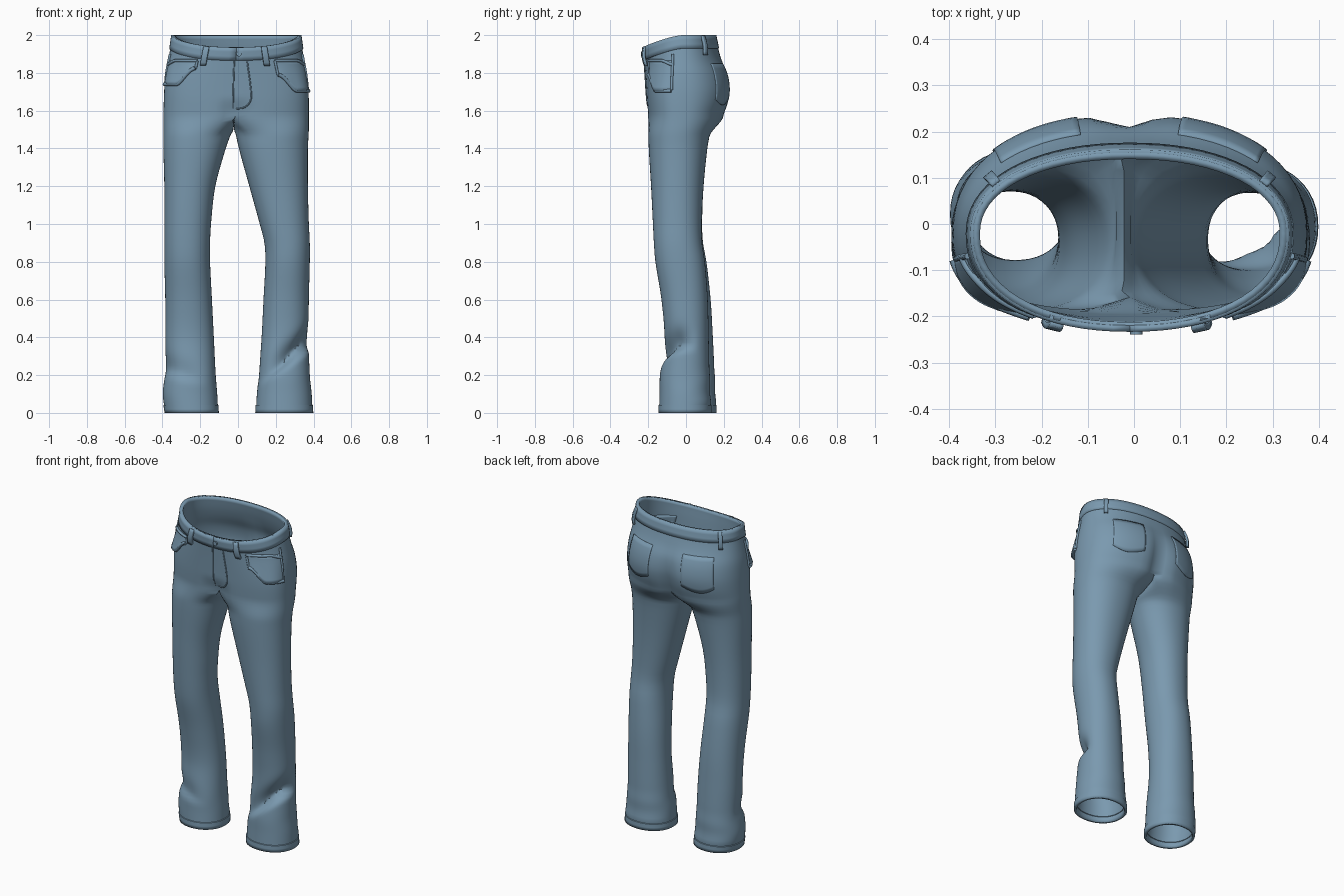
import bpy, math
from mathutils import Vector

if "Cube" in bpy.data.objects:
    bpy.data.objects.remove(bpy.data.objects["Cube"])

denim = bpy.data.materials.new("denim blue")
denim.diffuse_color = (0.195, 0.32, 0.43, 1)
denim.use_nodes = True
denim.node_tree.nodes["Principled BSDF"].inputs["Base Color"].default_value = denim.diffuse_color

# z, x min, x max, y min, y max
HIPS = [(1.58, -.395, .375, -.203, .205), (1.65, -.393, .375, -.208, .228), (1.72, -.390, .372, -.212, .236),
        (1.80, -.383, .363, -.217, .222), (1.87, -.370, .350, -.222, .190), (1.93, -.358, .340, -.227, .170),
        (2.00, -.348, .330, -.227, .155)]
# z, left outer, left inner, right inner, right outer, y min, y max
LEGS = [(0, -.385, -.105, .095, .395, -.143, .132), (.10, -.398, -.110, .10, .390, -.140, .130),
        (.20, -.388, -.118, .11, .380, -.138, .125), (.40, -.385, -.128, .125, .374, -.115, .120),
        (.60, -.385, -.138, .135, .375, -.130, .115), (.80, -.390, -.148, .145, .380, -.162, .100),
        (.90, -.390, -.148, .140, .380, -.170, .085), (1.0, -.390, -.143, .115, .375, -.175, .083),
        (1.2, -.390, -.120, .060, .370, -.185, .093), (1.4, -.395, -.065, .005, .370, -.197, .113),
        (1.5, -.395, -.032, -.015, .375, -.200, .130), (1.58, -.395, -.028, -.018, .375, -.203, .140)]
SPLIT, N, INNER = 1.58, 64, 15


def sample(keys, z):
    """Smooth interpolation through a key table."""
    z = min(max(z, keys[0][0]), keys[-1][0])
    i = max(k for k in range(len(keys) - 1) if keys[k][0] <= z)
    a, b = keys[i], keys[i + 1]
    p, q = keys[max(i - 1, 0)], keys[min(i + 2, len(keys) - 1)]
    h = b[0] - a[0]
    t = (z - a[0]) / h
    out = []
    for c in range(1, len(a)):
        ma = (b[c] - p[c]) / (b[0] - p[0]) * h
        mb = (q[c] - a[c]) / (q[0] - a[0]) * h
        out.append((2*t**3 - 3*t*t + 1) * a[c] + (t**3 - 2*t*t + t) * ma
                   + (3*t*t - 2*t**3) * b[c] + (t**3 - t*t) * mb)
    return out


def power(v, e):
    return math.copysign(abs(v) ** e, v)


def smooth(t):
    t = min(max(t, 0), 1)
    return t * t * (3 - 2 * t)


def hip(a, z):
    """Point on the hips; angle a runs from the front centre towards +x."""
    x0, x1, y0, y1 = sample(HIPS, z)
    n = 2.15 + (0.45 if math.cos(a) > 0 else 0.1) * smooth((1.95 - z) / .3)
    cy = -.02
    x = (x0 + x1) / 2 + (x1 - x0) / 2 * power(math.sin(a), 2 / n)
    c = power(-math.cos(a), 2 / n)
    y = cy + c * ((y1 - cy) if c > 0 else (cy - y0))
    cleft = math.exp(-((x + .015) / .05) ** 2)
    if c > 0:
        y -= cleft * .04 * smooth((1.92 - z) / .3)
    else:
        y += cleft * .03 * smooth((1.68 - z) / .1)
    return Vector((x, y, z))


def surf(a, z, off):
    t = hip(a + .02, z) - hip(a - .02, z)
    return hip(a, z) + Vector((t.y, -t.x, 0)).normalized() * off


def ztop(a):
    return 2 - .065 * max(0, math.cos(a)) ** 1.3


def finish(ob, thickness=0):
    ob.data.materials.append(denim)
    if thickness:
        m = ob.modifiers.new("cloth", 'SOLIDIFY')
        m.thickness, m.offset = thickness, -1
    bpy.ops.object.select_all(action='DESELECT')
    ob.select_set(True)
    bpy.context.view_layer.objects.active = ob
    bpy.ops.object.shade_smooth_by_angle(angle=math.radians(50))


def make(name, verts, faces, thickness):
    me = bpy.data.meshes.new(name)
    me.from_pydata([tuple(v) for v in verts], [], faces)
    ob = bpy.data.objects.new(name, me)
    bpy.context.collection.objects.link(ob)
    finish(ob, thickness)


def patch(name, a0, a1, lo, hi, off, thickness, na=16, nz=8):
    """Cloth plate laid on the hips; angles in degrees, lo and hi give z from s in 0..1."""
    verts, faces = [], []
    for i in range(na + 1):
        s = i / na
        a = math.radians(a0 + (a1 - a0) * s)
        for j in range(nz + 1):
            verts.append(surf(a, lo(s, a) + (hi(s, a) - lo(s, a)) * j / nz, off(s, j / nz)))
    for i in range(na):
        for j in range(nz):
            k = i * (nz + 1) + j
            faces.append((k, k + nz + 1, k + nz + 2, k + 1))
    make(name, verts, faces, thickness)


def seam(name, path, r, off=0.0):
    """Round seam along (degrees, z) points on the hips."""
    cu = bpy.data.curves.new(name, 'CURVE')
    cu.dimensions, cu.bevel_depth, cu.bevel_resolution, cu.use_fill_caps = '3D', r, 2, True
    sp = cu.splines.new('POLY')
    sp.points.add(len(path) - 1)
    for p, (d, z) in zip(sp.points, path):
        p.co = (*surf(math.radians(d), z, off), 1)
    cu.materials.append(denim)
    bpy.context.collection.objects.link(bpy.data.objects.new(name, cu))


def leg_point(side, j, z):
    lo, li, ri, ro, y0, y1 = sample(LEGS, z)
    x0, x1 = (ri, ro) if side > 0 else (lo, li)
    shift = .027 * smooth((1.2 - z) / 1.1) if side < 0 else 0
    ang = math.radians((240 if side > 0 else 60) + 7.5 * j)
    cx, cy = (x0 + x1) / 2, (y0 + y1) / 2 + shift
    e = 2 / 2.15
    grow = 1 + .025 * (z < .042)
    dx = (x1 - x0) / 2 * power(math.cos(ang), e) * grow
    dy = (y1 - y0) / 2 * power(math.sin(ang), e) * grow
    x, front = cx + dx, smooth(.5 - math.sin(ang))
    # shin folds
    if side > 0:
        d = z - (.16 + .7 * (x - .13)) - .03
        w = smooth((x - .08) / .2) * front
        k = 1 - .42 * w * math.exp(-(d / (.025 if d < 0 else .075)) ** 2)
    else:
        d = z - (.20 - .25 * (x + .25))
        w = smooth((-.14 - x) / .15) * front
        k = 1 - .13 * w * math.exp(-(d / (.03 if d < 0 else .07)) ** 2)
    k += .02 * math.sin(z * 42) * smooth((.3 - z) / .2) * smooth(math.sin(ang)) * (z > .05)
    return Vector((cx + dx * k, cy + dy * k, z))


# Trouser shell: hips, crotch bridge and two legs in one cloth surface
verts, faces = [], []
ROWS = 22
for r in range(ROWS + 1):
    for i in range(N):
        a = math.tau * i / N
        verts.append(hip(a, SPLIT + (ztop(a) - SPLIT) * r / ROWS))
for r in range(ROWS):
    for i in range(N):
        k, m = r * N + i, r * N + (i + 1) % N
        faces.append((k, m, m + N, k + N))
front, back = verts[0], verts[N // 2]
bridge = []
for i in range(1, INNER + 1):
    s = i / (INNER + 1)
    p = front.lerp(back, s)
    p.x, p.z = -.022, SPLIT - .05 * math.sin(math.pi * s) ** .7
    bridge.append(len(verts))
    verts.append(p)

levels = [1.56 - .02 * i for i in range(8)] + [1.40 - .04 * i for i in range(22)]
levels += [.53 - .0175 * i for i in range(28)] + [.043, .041, .02, 0]
for side in (1, -1):
    if side > 0:
        loop = list(range(0, N // 2 + 1)) + bridge[::-1]
    else:
        loop = list(range(N // 2, N)) + [0] + bridge
    top = [verts[k].copy() for k in loop]
    n = len(loop)
    for z in levels:
        w = smooth((SPLIT - z) / .12)
        row = list(range(len(verts), len(verts) + n))
        for j in range(n):
            p = leg_point(side, j, z)
            q = top[j] + Vector((0, 0, z - SPLIT))
            verts.append(q.lerp(p, w))
        for j in range(n):
            m = (j + 1) % n
            faces.append((row[j], row[m], loop[m], loop[j]))
        loop = row
make("trouser_shell", verts, faces, .015)

# Waistband
patch("waistband", 0, 360, lambda s, a: ztop(a) - .07, lambda s, a: ztop(a), lambda s, t: .006, .014, 72, 3)

# Belt loops
for name, d in (("front_left", -25), ("front_right", 23), ("back_left", -124), ("back_right", 124)):
    top = ztop(math.radians(d))
    patch("belt_loop_" + name, d - 2.6, d + 2.6, lambda s, a: top - .105, lambda s, a: top - .003,
          lambda s, t: .014 + .010 * math.sin(math.pi * t), .014, 4, 6)

# Front pockets: bulging pouch with thick scooped rims
for side, name, lift in ((1, "right", 0), (-1, "left", .035)):
    def bottom(d):
        return 1.705 + lift + .085 * (1 - smooth((d - 32) / 20))
    def low(s, a):
        return bottom(abs(math.degrees(a)))
    a0, a1 = (32, 78) if side > 0 else (-78, -32)
    patch("front_pocket_" + name, a0, a1, low, lambda s, a: 1.865,
          lambda s, t: .002 + .02 * (1 - t) ** 1.5 * math.sin(math.pi * (.1 + .8 * s)), .02)
    seam("pocket_lower_rim_" + name, [(side * d, bottom(d)) for d in range(32, 79, 2)], .010, .008)
    seam("pocket_mouth_rim_" + name, [(side * d, 1.865 - .02 * smooth((d - 60) / 18)) for d in range(32, 79, 2)], .008, .004)
    seam("pocket_inner_edge_" + name, [(side * 32, 1.79 + lift + (.075 - lift) * i / 6) for i in range(7)], .007, .003)
    seam("pocket_side_edge_" + name, [(side * 78, 1.71 + lift + (.19 - lift) * i / 8) for i in range(9)], .007, .003)

    # Back pocket plates
    b0, b1 = (132, 165) if side > 0 else (-165, -132)
    patch("back_pocket_" + name, b0, b1, lambda s, a: 1.66 - .03 * math.sin(math.pi * s),
          lambda s, a: 1.85, lambda s, t: .004, .008)

# Fly: curved stitching seam and centre seam
fly = [(7.5, 1.86 - .02 * i) for i in range(10)]
fly += [(7.5 * math.cos(t * math.pi / 12), 1.68 - .07 * math.sin(t * math.pi / 12)) for t in range(1, 7)]
seam("fly_stitching", fly, .004)
seam("fly_centre_seam", [(-1, 1.87 - .02 * i) for i in range(14)], .004)

# Waist button
bpy.ops.mesh.primitive_cylinder_add(vertices=20, radius=.013, depth=.012, rotation=(math.pi / 2, 0, 0),
                                    location=surf(.03, 1.90, .008))
button = bpy.context.object
button.name = "waist_button"
finish(button)
